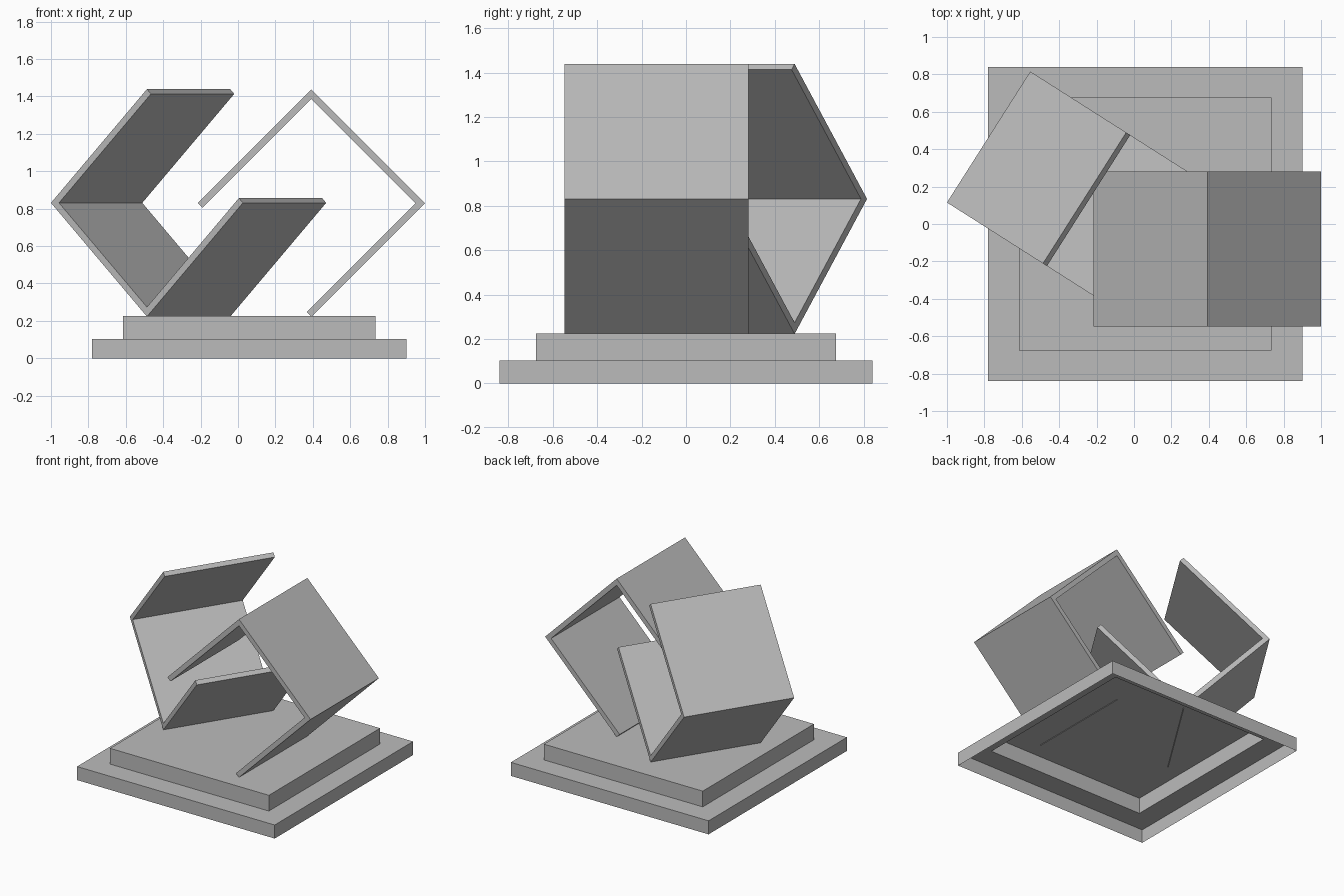
import bpy
import bmesh
from math import radians, atan2
from mathutils import Vector, Matrix

cube = bpy.data.objects.get("Cube")
if cube:
    bpy.data.objects.remove(cube, do_unlink=True)

grey = bpy.data.materials.new("plain grey")
grey.use_nodes = True
colour = (0.5, 0.5, 0.5, 1)
grey.diffuse_color = colour
grey.node_tree.nodes["Principled BSDF"].inputs["Base Color"].default_value = colour


def finish(name, bm, matrix=Matrix()):
    bmesh.ops.recalc_face_normals(bm, faces=bm.faces[:])
    mesh = bpy.data.meshes.new(name)
    bm.to_mesh(mesh)
    bm.free()
    mesh.materials.append(grey)
    obj = bpy.data.objects.new(name, mesh)
    obj.matrix_world = matrix
    bpy.context.collection.objects.link(obj)


def rectangle(bm, half_x, half_y, z):
    return [bm.verts.new((sx * half_x + 0.06, sy * half_y, z))
            for sx, sy in ((-1, -1), (1, -1), (1, 1), (-1, 1))]


# Hollow two-step plinth, open underneath
bm = bmesh.new()
rings = [rectangle(bm, *r) for r in ((0.84, 0.84, 0), (0.84, 0.84, 0.104),
                                     (0.675, 0.675, 0.104), (0.675, 0.675, 0.225))]
for low, high in zip(rings, rings[1:]):
    for i in range(4):
        j = (i + 1) % 4
        bm.faces.new((low[i], low[j], high[j], high[i]))
bm.faces.new(rings[-1])
finish("stepped_plinth", bm)

RADIUS, THICK, DEPTH = 0.608, 0.036, 0.83
LEFT, TOP, RIGHT, BOTTOM = (Vector(v) * RADIUS for v in ((-1, 0), (0, 1), (1, 0), (0, -1)))


def folded_band(name, corners, origin, angle):
    """Three sides of a diamond, mitred at the folds and cut square at the ends."""
    def end(a, b):
        return a - (a + b).normalized() * THICK
    inner = [end(corners[0], corners[1])]
    inner += [c * (1 - THICK * 2 ** 0.5 / RADIUS) for c in corners[1:3]]
    inner.append(end(corners[3], corners[2]))
    bm = bmesh.new()
    front, back = ([[bm.verts.new((p.x, y, p.y)) for p in line] for line in (corners, inner)]
                   for y in (0, DEPTH))
    for i in range(3):
        for outer_line, inner_line in (front, back):
            bm.faces.new((outer_line[i], outer_line[i + 1], inner_line[i + 1], inner_line[i]))
        for side in (0, 1):
            bm.faces.new((front[side][i], front[side][i + 1], back[side][i + 1], back[side][i]))
    for i in (0, 3):
        bm.faces.new((front[0][i], front[1][i], back[1][i], back[0][i]))
    finish(name, bm, Matrix.Translation(origin) @ Matrix.Rotation(angle, 4, "Z")
           @ Matrix.Translation((RADIUS, 0, 0)))


# Straight band open at lower left, turned band open at upper right
folded_band("straight_band", [LEFT, TOP, RIGHT, BOTTOM], (-0.216, -0.548, 0.83), 0)
folded_band("turned_band", [TOP, LEFT, BOTTOM, RIGHT], (-1, 0.115, 0.831), atan2(-0.445, 0.70))
